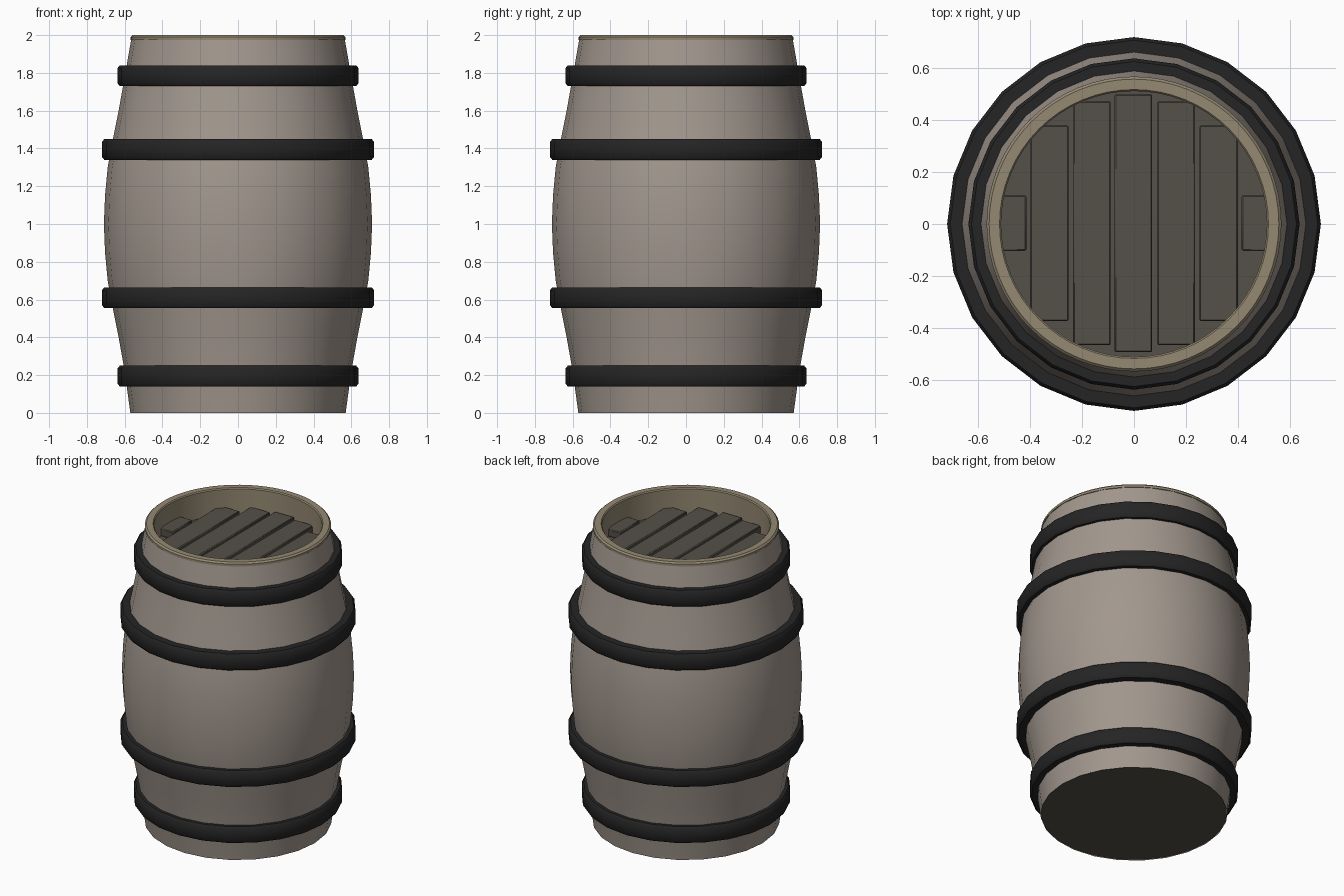
import bpy, bmesh, math

if "Cube" in bpy.data.objects:
    bpy.data.objects.remove(bpy.data.objects["Cube"])


def material(name, rgb):
    m = bpy.data.materials.new(name)
    m.diffuse_color = (*rgb, 1)
    m.use_nodes = True
    m.node_tree.nodes["Principled BSDF"].inputs["Base Color"].default_value = m.diffuse_color
    return m


WOOD = material("weathered_wood", (0.36, 0.31, 0.27))
DARK_WOOD = material("dark_wood", (0.09, 0.08, 0.065))
TAN = material("rim_wood", (0.30, 0.25, 0.17))
IRON = material("iron", (0.018, 0.018, 0.018))


def finish(name, bm, mat, angle):
    bmesh.ops.recalc_face_normals(bm, faces=bm.faces[:])
    me = bpy.data.meshes.new(name)
    bm.to_mesh(me)
    bm.free()
    me.materials.append(mat)
    ob = bpy.data.objects.new(name, me)
    bpy.context.collection.objects.link(ob)
    bpy.ops.object.select_all(action='DESELECT')
    bpy.context.view_layer.objects.active = ob
    ob.select_set(True)
    bpy.ops.object.shade_smooth_by_angle(angle=math.radians(angle))
    return ob


def lathe(name, profile, sides, mat, closed=False, angle=40):
    """Revolve (radius, z) points about the z axis."""
    bm = bmesh.new()
    rings = [[bm.verts.new((r * math.cos(2 * math.pi * i / sides),
                            r * math.sin(2 * math.pi * i / sides), z))
              for i in range(sides)] for r, z in profile]
    pairs = list(zip(rings, rings[1:]))
    if closed:
        pairs.append((rings[-1], rings[0]))
    for a, b in pairs:
        for i in range(sides):
            j = (i + 1) % sides
            bm.faces.new((a[i], a[j], b[j], b[i]))
    return finish(name, bm, mat, angle)


def disc(name, radius, z, sides, mat, thickness):
    bm = bmesh.new()
    bmesh.ops.create_cone(bm, cap_ends=True, cap_tris=True, segments=sides,
                          radius1=radius, radius2=radius, depth=thickness)
    bmesh.ops.translate(bm, verts=bm.verts[:], vec=(0, 0, z))
    return finish(name, bm, mat, 30)


# Bulging stave wall
half = [(0.57, 0.0), (0.60, 0.22), (0.632, 0.40), (0.668, 0.58),
        (0.690, 0.70), (0.704, 0.85)]
wall = half + [(0.71, 1.0)] + [(r, 2 - z) for r, z in reversed(half[1:])] + [(0.565, 1.98)]
lathe("barrel_staves", wall, 24, WOOD)

# Bottom and recessed lid backing
disc("barrel_bottom", 0.566, 0.015, 48, DARK_WOOD, 0.02)
disc("lid_backing", 0.56, 1.81, 48, DARK_WOOD, 0.02)

# Top rim with the inner wall down to the lid
lathe("top_rim", [(0.568, 1.975), (0.568, 1.99), (0.558, 2.0), (0.518, 2.0),
                  (0.512, 1.993), (0.512, 1.81), (0.545, 1.81), (0.555, 1.975)],
      64, TAN, closed=True)

# Iron hoops
for name, r, z in (("bottom_hoop", 0.638, 0.195), ("lower_hoop", 0.72, 0.61),
                   ("upper_hoop", 0.72, 1.395), ("top_hoop", 0.638, 1.785)):
    h = 0.055
    lathe(name, [(r - 0.075, z - h), (r - 0.012, z - h), (r, z - h + 0.015),
                 (r, z + h - 0.015), (r - 0.012, z + h), (r - 0.075, z + h)],
          24, IRON, closed=True, angle=50)

# Lid planks: x start, x end, half length
planks = [("middle", -0.075, 0.07, 0.497)]
for s, side in ((-1, "left"), (1, "right")):
    for n, (a, b, l) in enumerate(((0.09, 0.235, 0.47), (0.252, 0.40, 0.377),
                                   (0.415, 0.545, 0.107))):
        planks.append((f"{side}_{n + 1}", s * a, s * b, l))
for name, a, b, l in planks:
    bm = bmesh.new()
    bmesh.ops.create_cube(bm, size=1)
    bmesh.ops.scale(bm, verts=bm.verts[:], vec=(abs(b - a), 2 * l, 0.05))
    bmesh.ops.translate(bm, verts=bm.verts[:], vec=((a + b) / 2, 0.003, 1.845))
    ob = finish("lid_plank_" + name, bm, DARK_WOOD, 40)
    bev = ob.modifiers.new("edge", 'BEVEL')
    bev.width = 0.005
